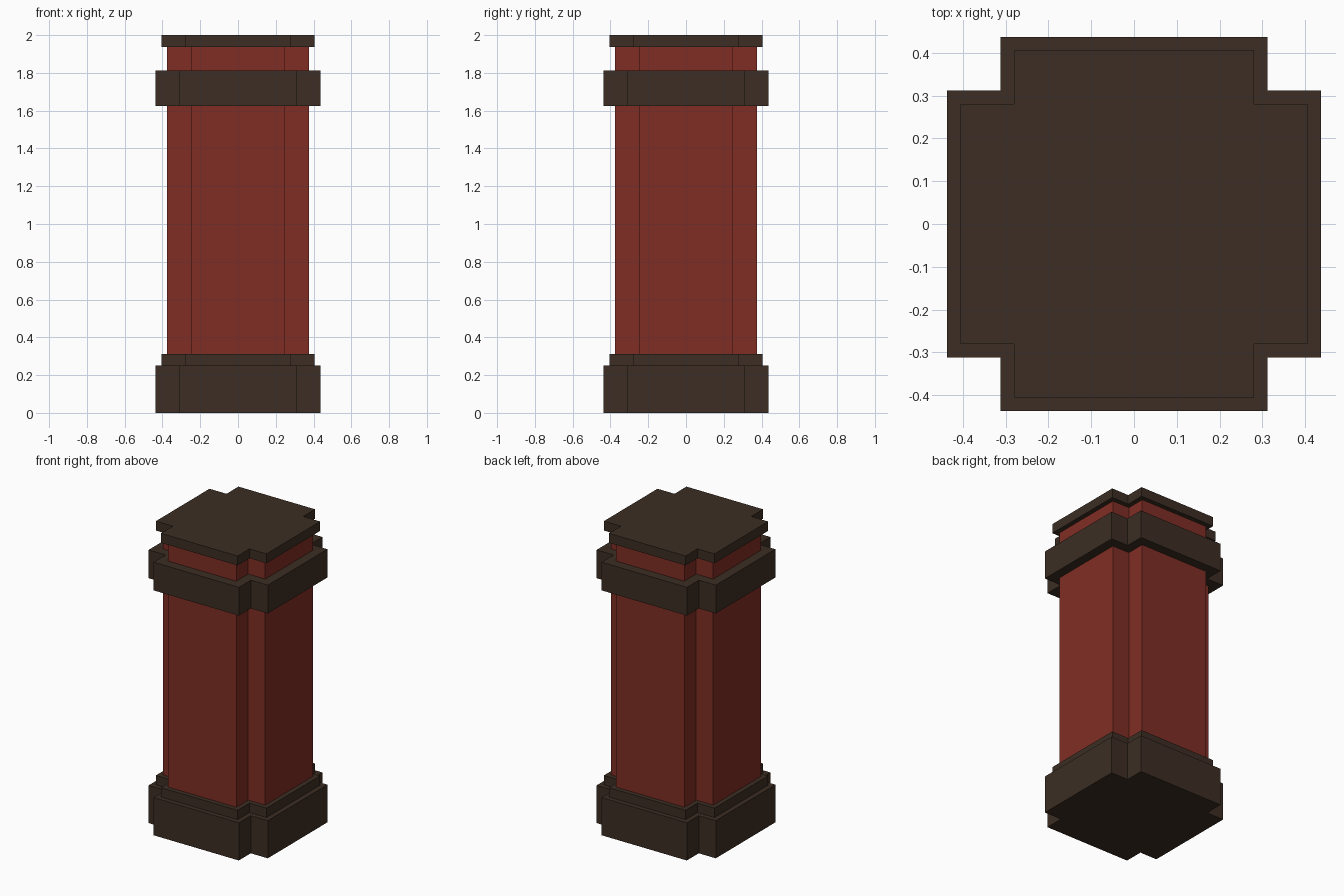
import bpy
import bmesh

cube = bpy.data.objects.get("Cube")
if cube:
    bpy.data.objects.remove(cube, do_unlink=True)


def make_material(name, rgb):
    mat = bpy.data.materials.new(name)
    mat.use_nodes = True
    color = (*rgb, 1.0)
    mat.diffuse_color = color
    mat.node_tree.nodes["Principled BSDF"].inputs["Base Color"].default_value = color
    return mat


brown = make_material("dark brown", (0.045, 0.027, 0.017))
red = make_material("brick red", (0.216, 0.027, 0.018))

NOTCH = 0.125  # depth of the square notch at each corner


def cross_prism(name, half, bottom, top, mat):
    """Extrude a square with notched corners from bottom to top."""
    inner = half - NOTCH
    outline = []
    # One corner's three points, turned through four quarter turns
    corner = [(half, inner), (inner, inner), (inner, half)]
    for _ in range(4):
        outline += corner
        corner = [(-y, x) for x, y in corner]

    bm = bmesh.new()
    face = bm.faces.new([bm.verts.new((x, y, bottom)) for x, y in outline])
    result = bmesh.ops.extrude_face_region(bm, geom=[face], use_keep_orig=True)
    moved = [v for v in result["geom"] if isinstance(v, bmesh.types.BMVert)]
    bmesh.ops.translate(bm, verts=moved, vec=(0, 0, top - bottom))
    bmesh.ops.recalc_face_normals(bm, faces=bm.faces)
    mesh = bpy.data.meshes.new(name)
    bm.to_mesh(mesh)
    bm.free()
    mesh.materials.append(mat)
    obj = bpy.data.objects.new(name, mesh)
    bpy.context.collection.objects.link(obj)
    return obj


# Pillar parts, from the ground up
cross_prism("base", 0.4375, 0.0, 0.25, brown)
cross_prism("base_step", 0.406, 0.25, 0.3125, brown)
cross_prism("shaft", 0.375, 0.3125, 1.9375, red)
cross_prism("collar", 0.4375, 1.625, 1.8125, brown)
cross_prism("cap", 0.406, 1.9375, 2.0, brown)
